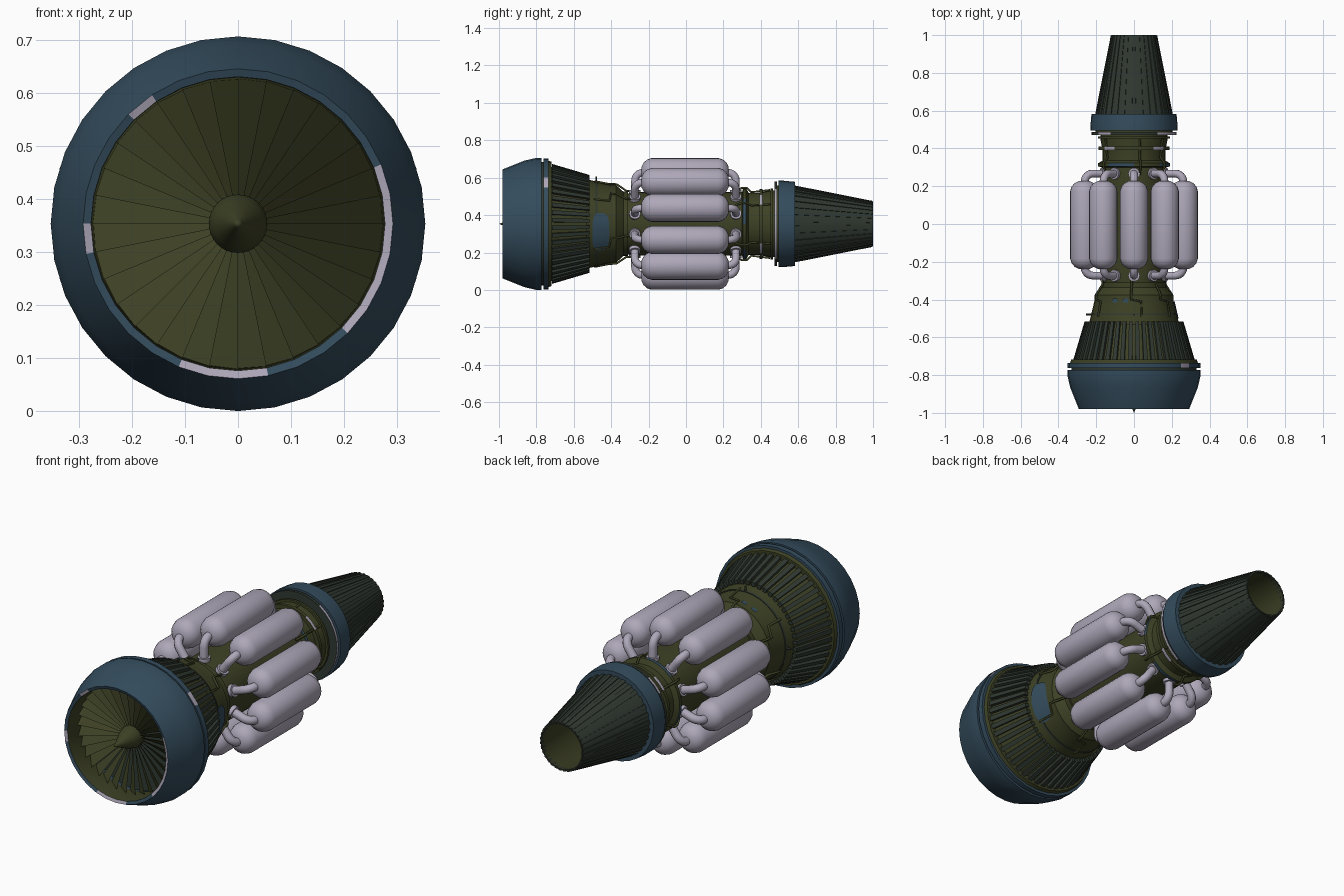
import bpy, bmesh, math
from math import sin, cos, pi, radians, degrees

if "Cube" in bpy.data.objects:
    bpy.data.objects.remove(bpy.data.objects["Cube"])

C = 0.353   # height of the engine axis

def material(name, rgb):
    m = bpy.data.materials.new(name)
    m.diffuse_color = (*rgb, 1)
    m.use_nodes = True
    m.node_tree.nodes["Principled BSDF"].inputs["Base Color"].default_value = m.diffuse_color
    return m

BLUE = material("steel_blue", (0.034, 0.072, 0.108))
OLIVE = material("olive", (0.047, 0.053, 0.018))
DARK = material("dark_green_grey", (0.029, 0.040, 0.030))
PALE = material("pale_lavender", (0.42, 0.385, 0.48))

def P(y, r, a, cx=0, cz=C):
    return (cx + r * cos(a), y, cz + r * sin(a))

def finish(name, bm, mats, flat=False):
    bmesh.ops.recalc_face_normals(bm, faces=bm.faces)
    for f in bm.faces:
        f.smooth = not flat
    for e in bm.edges:
        e.smooth = len(e.link_faces) == 2 and e.calc_face_angle(0) < radians(32)
    me = bpy.data.meshes.new(name)
    bm.to_mesh(me)
    bm.free()
    for m in mats:
        me.materials.append(m)
    ob = bpy.data.objects.new(name, me)
    bpy.context.collection.objects.link(ob)
    return ob

def lathe(name, prof, mats, n=32, closed=False, pick=None, cx=0, cz=C):
    """Spin (y, r) points round a y axis; pick(segment, angle) gives the material."""
    bm = bmesh.new()
    rings = []
    for y, r in prof:
        if r < 1e-5:
            rings.append([bm.verts.new((cx, y, cz))] * n)
        else:
            rings.append([bm.verts.new(P(y, r, 2 * pi * k / n, cx, cz)) for k in range(n)])
    pairs = list(zip(rings, rings[1:]))
    if closed:
        pairs.append((rings[-1], rings[0]))
    for i, (a, b) in enumerate(pairs):
        for k in range(n):
            j = (k + 1) % n
            vs = list(dict.fromkeys((a[k], a[j], b[j], b[k])))
            f = bm.faces.new(vs)
            if pick:
                f.material_index = pick(i, (k + 0.5) * 360 / n)
    return finish(name, bm, mats)

def ribs(name, n, y0, r0, y1, r1, h, fill, mat):
    """Raised strips along a cone from (y0, r0) to (y1, r1)."""
    bm = bmesh.new()
    w = pi / n * fill
    for k in range(n):
        a = 2 * pi * (k + 0.5) / n
        v = [bm.verts.new(P(y, r + d, a + s * w))
             for y, r in ((y0, r0), (y1, r1))
             for d, s in ((-0.006, -1), (-0.006, 1), (h, 1), (h, -1))]
        for q in ((0, 1, 2, 3), (4, 5, 6, 7), (0, 1, 5, 4), (1, 2, 6, 5), (2, 3, 7, 6), (3, 0, 4, 7)):
            bm.faces.new([v[i] for i in q])
    return finish(name, bm, [mat], flat=True)

def tubes(name, paths, radius, mat, res=3):
    cu = bpy.data.curves.new(name, 'CURVE')
    cu.dimensions = '3D'
    cu.bevel_depth = radius
    cu.bevel_resolution = res
    cu.use_fill_caps = True
    for path in paths:
        s = cu.splines.new('POLY')
        s.points.add(len(path) - 1)
        for p, co in zip(s.points, path):
            p.co = (*co, 1)
    cu.materials.append(mat)
    ob = bpy.data.objects.new(name, cu)
    bpy.context.collection.objects.link(ob)

def patch(name, y, ang, hy, ha, rad, mat, n=24):
    """Thin rounded plate lying on a surface of radius rad(y)."""
    bm = bmesh.new()
    def ring(s):
        out = []
        for k in range(n):
            c, d = cos(2 * pi * k / n), sin(2 * pi * k / n)
            yy = y + s * hy * math.copysign(abs(c) ** 0.6, c)
            aa = radians(ang + s * ha * math.copysign(abs(d) ** 0.6, d))
            out.append(bm.verts.new(P(yy, rad(yy) + 0.005, aa)))
        return out
    rs = [ring(s) for s in (1, 0.66, 0.33)]
    for a, b in zip(rs, rs[1:]):
        for k in range(n):
            bm.faces.new((a[k], a[(k + 1) % n], b[(k + 1) % n], b[k]))
    bm.faces.new(rs[-1])
    return finish(name, bm, [mat])

# ---- inlet cowl, with a partly pale lip
def lip(i, a):
    if i == 4:
        return 2
    if i == 3 and (a > 315 or a < 18 or 242 < a < 285 or 175 < a < 192 or 128 < a < 136):
        return 1
    return 0
lathe("inlet_cowl", [(-0.772, 0.353), (-0.80, 0.353), (-0.865, 0.338), (-0.98, 0.292),
                     (-0.975, 0.277), (-0.86, 0.272), (-0.772, 0.30)],
      [BLUE, PALE, OLIVE], closed=True, pick=lip)
lathe("inlet_groove", [(-0.775, 0.33), (-0.76, 0.33)], [DARK])
lathe("inlet_ring", [(-0.762, 0.30), (-0.762, 0.351), (-0.735, 0.351), (-0.735, 0.338),
                     (-0.718, 0.332), (-0.718, 0.30)], [BLUE, PALE, OLIVE],
      pick=lambda i, a: 1 if i == 1 and 34 < a < 46 else (2 if i > 2 else 0))

# ---- fan: pitched blades, hub and nose cone
bm = bmesh.new()
N = 32
for k in range(N):
    a0, a1 = 2 * pi * k / N, 2 * pi * (k + 1) / N
    bm.faces.new([bm.verts.new(P(y, r, a)) for y, r, a in
                  ((-0.845, 0.045, a0), (-0.865, 0.274, a0), (-0.90, 0.274, a1), (-0.86, 0.045, a1))])
finish("fan_blades", bm, [OLIVE], flat=True)
lathe("fan_back_disc", [(-0.83, 0.28), (-0.83, 0)], [DARK])
lathe("nose_cone", [(-0.83, 0.055), (-0.865, 0.055), (-0.90, 0.045), (-0.98, 0.008), (-1.0, 0)], [OLIVE])

# ---- ribbed front cone
lathe("compressor_cone", [(-0.72, 0.306), (-0.53, 0.250), (-0.53, 0.22)], [OLIVE])
ribs("compressor_ribs", 48, -0.717, 0.306, -0.517, 0.247, 0.015, 0.55, DARK)

# ---- central core with stepped rings
core = [(-0.54, 0.241), (-0.40, 0.208), (-0.375, 0.208), (-0.335, 0.172), (-0.31, 0.172),
        (-0.31, 0.163), (-0.25, 0.170), (0.30, 0.170), (0.305, 0.190), (0.322, 0.190),
        (0.335, 0.166), (0.39, 0.166), (0.45, 0.178), (0.50, 0.178)]
lathe("core_body", core, [OLIVE, BLUE],
      pick=lambda i, a: 1 if i in (4, 8) and int(a / 45) % 2 == 0 else 0)

def ring(name, y0, y1, r, mats, pick=None):
    lathe(name, [(y0, 0.15), (y0, r), (y1, r), (y1, 0.15)], mats, pick=pick)
ring("rear_band_small", 0.393, 0.410, 0.187, [OLIVE, PALE],
     lambda i, a: 1 if i == 1 and int(a / 30) % 3 == 1 else 0)
ring("rear_band_mid", 0.452, 0.464, 0.190, [OLIVE])
ring("rear_band_large", 0.472, 0.486, 0.226, [DARK, PALE],
     lambda i, a: 1 if i == 1 and (a > 330 or a < 38 or int(a / 30) % 3 == 1) else 0)
ring("nozzle_collar_gap", 0.48, 0.50, 0.205, [OLIVE])
lathe("nozzle_collar", [(0.495, 0.17), (0.495, 0.231), (0.52, 0.231), (0.583, 0.225), (0.583, 0.17)], [BLUE])

# ---- exhaust nozzle, open at the back
lathe("nozzle", [(0.57, 0.203), (1.0, 0.119), (1.0, 0.113), (0.57, 0.185)],
      [DARK, OLIVE], closed=True, pick=lambda i, a: 1 if i == 2 else 0)
ribs("nozzle_ribs", 32, 0.575, 0.202, 0.998, 0.118, 0.005, 0.5, DARK)
lathe("exhaust_cone", [(0.64, 0.18), (0.64, 0.075), (0.70, 0.07), (0.88, 0)], [OLIVE])

# ---- ten tanks with elbow pipes and flanges at both ends
half = [(0.235, 0), (0.232, 0.03), (0.221, 0.051), (0.203, 0.067), (0.178, 0.075)]
tank = [(-0.005 - y, r) for y, r in half] + [(y - 0.005, r) for y, r in reversed(half)]
elbows, flanges = [], []
for k in range(10):
    a = radians(90 + 36 * k)
    lathe(f"tank_{k + 1}", tank, [PALE], n=24, cx=0.277 * cos(a), cz=C + 0.277 * sin(a))
    for s in (-1, 1):
        bend = [(0.228 + 0.042 * sin(t * pi / 12), 0.230 + 0.044 * cos(t * pi / 12)) for t in range(7)]
        path = [(0.21, 0.274)] + bend + [(0.27, 0.16)]
        elbows.append([P(s * y - 0.003, r, a) for y, r in path])
        flanges.append([P(s * 0.27 - 0.003, r, a) for r in (0.162, 0.182)])
tubes("tank_elbow_pipes", elbows, 0.021, PALE)
tubes("tank_flanges", flanges, 0.031, PALE, 4)

# ---- surface details: blue access panel, thin lines, sensor rods
patch("side_access_panel", -0.455, -12, 0.045, 27, lambda y: 0.241 - (y + 0.54) * 0.2357, BLUE)
for x in (102, 118):
    patch("top_small_panel", -0.405, x, 0.012, 4, lambda y: 0.210, BLUE, 12)
lines = []
for d in (35, 80, 145, 215, 262, 325):
    a, b = radians(d), radians(d + 14)
    lines.append([P(-0.49, 0.232, a), P(-0.41, 0.216, a), P(-0.40, 0.215, b),
                  P(-0.37, 0.212, b), P(-0.32, 0.178, b), P(-0.25, 0.174, b)])
    lines.append([P(0.26, 0.174, a), P(0.30, 0.196, a), P(0.325, 0.196, a),
                  P(0.35, 0.172, a), P(0.45, 0.184, a)])
tubes("service_lines", lines, 0.006, OLIVE, 1)
tubes("sensor_rods", [[P(-0.48, 0.21, radians(d)), P(-0.48, 0.254, radians(d))] for d in (90, 180)],
      0.005, DARK, 1)
lathe("core_seam", [(-0.483, 0.22), (-0.483, 0.231), (-0.474, 0.229), (-0.474, 0.22)], [DARK])
